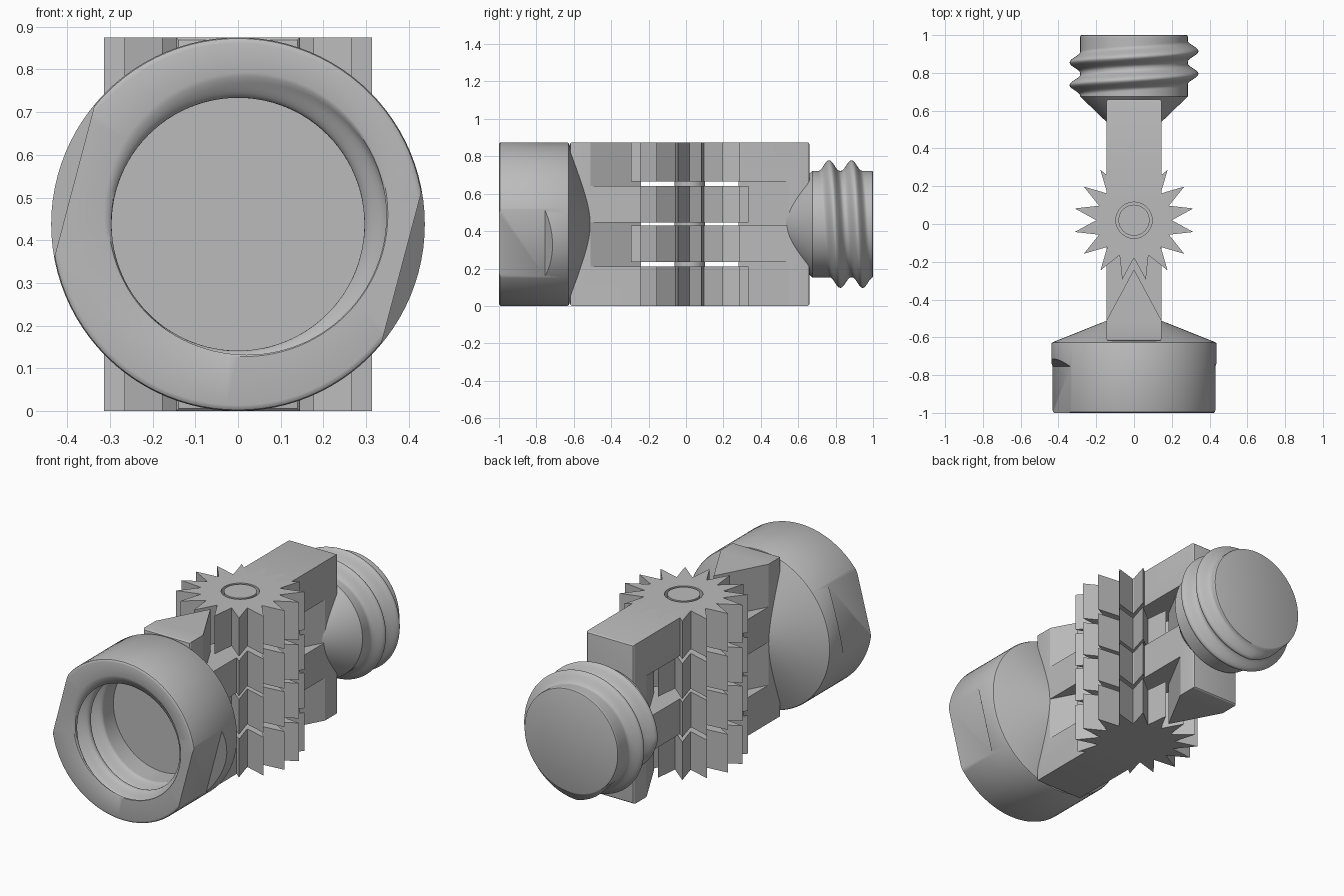
import bpy, bmesh, math
from mathutils import Matrix, Vector

if "Cube" in bpy.data.objects:
    bpy.data.objects.remove(bpy.data.objects["Cube"])

H = 0.4375                      # height of the long axis, also the cap radius
PIVOT = Vector((0, 0.02, H))    # centre of the hinge
PITCH = 0.12                    # screw thread pitch
SEG = 96

grey = bpy.data.materials.new("plain_grey")
grey.diffuse_color = (0.5, 0.5, 0.5, 1)
grey.use_nodes = True
grey.node_tree.nodes["Principled BSDF"].inputs["Base Color"].default_value = grey.diffuse_color


def finish(name, bm):
    bmesh.ops.recalc_face_normals(bm, faces=bm.faces)
    me = bpy.data.meshes.new(name)
    bm.to_mesh(me)
    bm.free()
    me.materials.append(grey)
    ob = bpy.data.objects.new(name, me)
    bpy.context.collection.objects.link(ob)
    return ob


def activate(ob):
    bpy.ops.object.select_all(action='DESELECT')
    ob.select_set(True)
    bpy.context.view_layer.objects.active = ob


def smooth(ob, degrees=32):
    activate(ob)
    bpy.ops.object.shade_smooth_by_angle(angle=math.radians(degrees))


def cut(ob, cutter):
    activate(ob)
    mod = ob.modifiers.new("cut", 'BOOLEAN')
    mod.operation, mod.solver, mod.object = 'DIFFERENCE', 'EXACT', cutter
    bpy.ops.object.modifier_apply(modifier=mod.name)
    bpy.data.objects.remove(cutter)


def prism(name, outline, z0, z1):
    """Flat outline in x and y, raised from z0 to z1."""
    bm = bmesh.new()
    base = bm.faces.new([bm.verts.new((x, y, z0)) for x, y in outline])
    top = bmesh.ops.extrude_face_region(bm, geom=[base])["geom"]
    for v in top:
        if isinstance(v, bmesh.types.BMVert):
            v.co.z = z1
    return finish(name, bm)


def thread(t, y, start, depth, first, last):
    """Height of a rounded helical ridge at turn t and position y."""
    best = 0.0
    for n in range(-2, 5):
        s = t + n
        u = abs(y - start - PITCH * s) / 0.056
        if u < 1:
            fade = max(0, min(1, (s - first) / 0.12, (last - s) / 0.12))
            best = max(best, depth * fade * 0.5 * (1 + math.cos(math.pi * u)))
    return best


def turned(name, rows):
    """Rings along y; each row is (y, radius, ridge function or None)."""
    bm = bmesh.new()
    rings = []
    for y, r, ridge in rows:
        ring = []
        for i in range(SEG):
            t = i / SEG
            rr = r + (ridge(t, y) if ridge else 0)
            a = 2 * math.pi * t
            ring.append(bm.verts.new((-rr * math.cos(a), y, H + rr * math.sin(a))))
        rings.append(ring)
    for a, b in zip(rings, rings[1:]):
        for i in range(SEG):
            j = (i + 1) % SEG
            bm.faces.new((a[i], a[j], b[j], b[i]))
    bm.faces.new(rings[0])
    bm.faces.new(rings[-1])
    return finish(name, bm)


# Socket: threaded bore, rounded rim, outer wall and shallow cone
def groove(t, y):
    return thread(t, y, -1.043, 0.056, -2, 2.6)


rows = [(-0.66 - 0.33 * i / 55, 0.296, groove) for i in range(56)]
rows += [(-0.997, 0.299, groove), (-1.0, 0.306, groove)]
for y, r in ((-1.0, 0.424), (-0.9985, 0.430), (-0.995, 0.435), (-0.988, H),
             (-0.636, H), (-0.628, 0.434), (-0.624, 0.426),
             (-0.512, 0.145), (-0.50, 0.11)):
    rows.append((y, r, None))
socket = turned("socket", rows)

# Two opposite grip flats with a ramped end
for side in (0, math.pi):
    flat = prism("flat_cutter", [(0.396, -1.1), (0.396, -0.755), (0.45, -0.701),
                                 (0.6, -0.701), (0.6, -1.1)], -0.4, 0.4)
    flat.data.transform(Matrix.Translation((0, 0, H)) @
                        Matrix.Rotation(math.radians(14.8) + side, 4, 'Y'))
    cut(socket, flat)
smooth(socket)


# Threaded plug with a cone neck
def ridge(t, y):
    return thread(t, y, 0.735, 0.056, -0.12, 1.87)


rows = [(0.53, 0.13, None), (0.54, 0.145, None), (0.675, 0.285, None)]
rows += [(0.677 + 0.315 * i / 55, 0.285, ridge) for i in range(56)]
rows += [(0.998, 0.283, None), (1.0, 0.278, None)]
smooth(turned("plug", rows))


def toothed_knuckle(name, z0, z1, hole):
    """Sixteen-tooth star with an optional centre hole."""
    outer = [Vector((math.sin(i * math.pi / 16), math.cos(i * math.pi / 16)))
             for i in range(32)]
    star = [p * (0.32 if i % 2 else 0.2) + PIVOT.xy for i, p in enumerate(outer)]
    if not hole:
        return prism(name, [tuple(p) for p in star], z0, z1)
    bm = bmesh.new()
    ring = [p * hole + PIVOT.xy for p in outer]
    loops = [[bm.verts.new((p.x, p.y, z)) for p in pts]
             for pts, z in ((star, z0), (star, z1), (ring, z1), (ring, z0))]
    for k in range(4):
        a, b = loops[k], loops[(k + 1) % 4]
        for i in range(32):
            j = (i + 1) % 32
            bm.faces.new((a[i], a[j], b[j], b[i]))
    return finish(name, bm)


# Two matching hinge halves: slotted bar with pointed catches, plus knuckles
flip = (Matrix.Translation(PIVOT) @ Matrix.Rotation(math.pi, 4, 'X') @
        Matrix.Translation(-PIVOT))
for half, matrix in (("front", Matrix.Identity(4)), ("rear", flip)):
    bm = bmesh.new()
    bmesh.ops.create_cube(bm, size=1, matrix=Matrix.Translation((0, -0.36, H)) @
                          Matrix.Diagonal((0.29, 0.52, 2 * H, 1)))
    end = [e for e in bm.edges if all(v.co.y < -0.6 for v in e.verts)]
    bmesh.ops.bevel(bm, geom=end, offset=0.012, segments=3, profile=0.5,
                    affect='EDGES')
    bar = finish(half + "_bar", bm)
    for z0, z1 in ((0.21, 0.446), (0.64, 0.95)):
        cut(bar, prism("slot_cutter", [(0, -0.24), (0.2, -0.612), (0.2, 0.1),
                                       (-0.2, 0.1), (-0.2, -0.612)], z0, z1))
    bar.data.transform(matrix)
    smooth(bar, 25)
    for level, (z0, z1) in (("outer", (0, 0.21)), ("inner", (0.446, 0.64))):
        solid = half == "front" and level == "outer"
        knuckle = toothed_knuckle(f"{half}_{level}_knuckle", z0, z1,
                                  0 if solid else 0.096)
        knuckle.data.transform(matrix)

# Hinge pin
pin = prism("hinge_pin", [(0.082 * math.cos(i * math.pi / 24),
                           PIVOT.y + 0.082 * math.sin(i * math.pi / 24))
                          for i in range(48)], 0.1, 2 * H)
smooth(pin)
